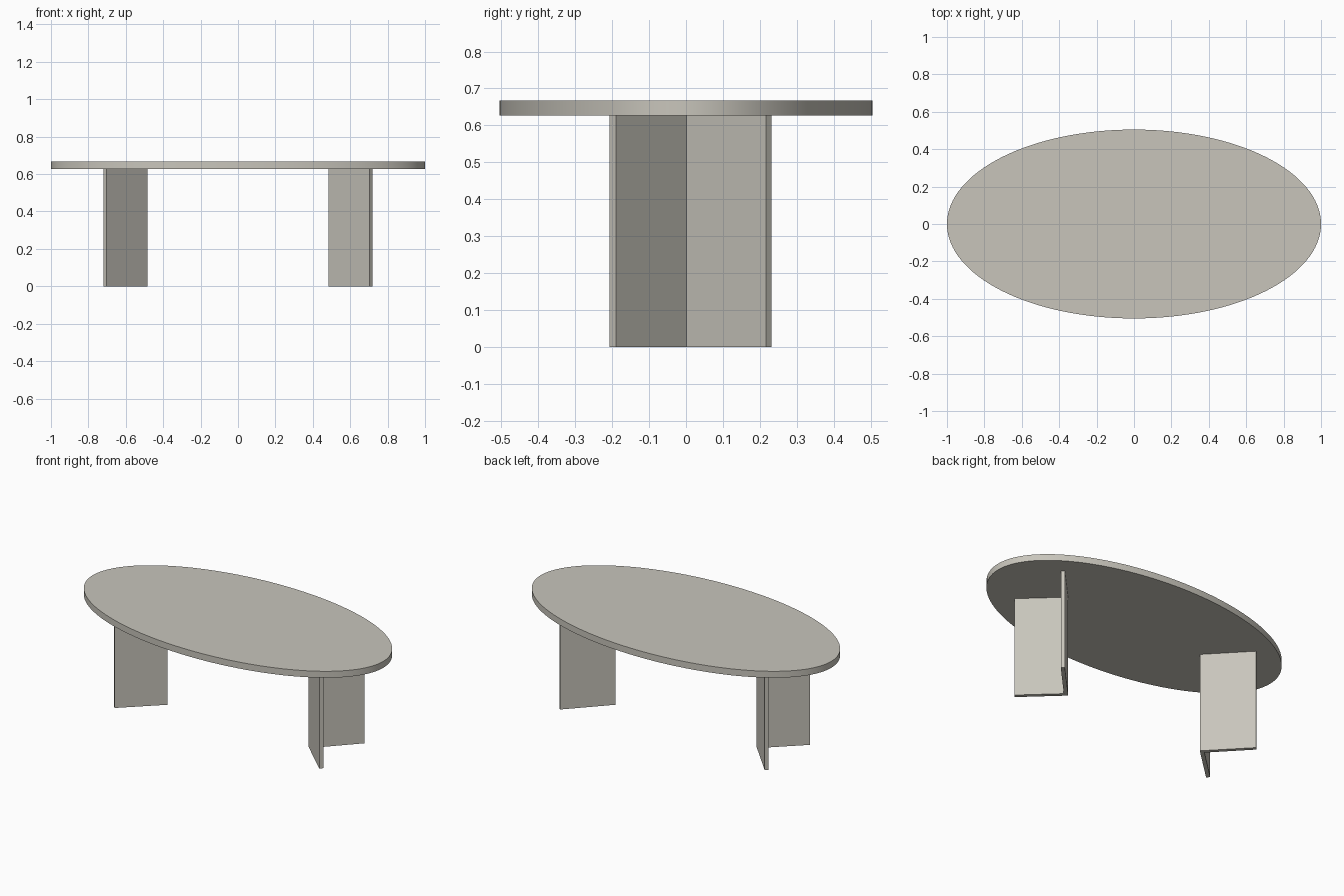
import bpy, bmesh, math

if "Cube" in bpy.data.objects:
    bpy.data.objects.remove(bpy.data.objects["Cube"])

# single warm grey finish
finish = bpy.data.materials.new("warm_grey")
finish.diffuse_color = (0.58, 0.56, 0.50, 1.0)
finish.use_nodes = True
finish.node_tree.nodes["Principled BSDF"].inputs["Base Color"].default_value = finish.diffuse_color

TOP_LOW, TOP_HIGH = 0.627, 0.667


def prism(name, outline, z0, z1, smooth=False):
    """Extrude a flat outline from z0 to z1."""
    bm = bmesh.new()
    base = bm.faces.new([bm.verts.new((x, y, z0)) for x, y in outline])
    out = bmesh.ops.extrude_face_region(bm, geom=[base], use_keep_orig=True)
    for v in out["geom"]:
        if isinstance(v, bmesh.types.BMVert):
            v.co.z = z1
    bmesh.ops.recalc_face_normals(bm, faces=bm.faces)
    mesh = bpy.data.meshes.new(name)
    bm.to_mesh(mesh)
    bm.free()
    mesh.materials.append(finish)
    obj = bpy.data.objects.new(name, mesh)
    bpy.context.collection.objects.link(obj)
    if smooth:
        bpy.context.view_layer.objects.active = obj
        obj.select_set(True)
        bpy.ops.object.shade_smooth_by_angle(angle=math.radians(30))
        obj.select_set(False)
    return obj


# oval table top
N = 128
oval = [(math.cos(2 * math.pi * i / N), 0.505 * math.sin(2 * math.pi * i / N))
        for i in range(N)]
prism("table_top", oval, TOP_LOW, TOP_HIGH, smooth=True)

# folded panel legs: V outlines opening towards the table ends
vee = [(0.484, 0.0), (0.704, -0.207), (0.720, -0.190),
       (0.517, 0.001), (0.720, 0.216), (0.704, 0.232)]
for side, name in ((1, "right_leg"), (-1, "left_leg")):
    prism(name, [(side * x, y) for x, y in vee], 0.0, TOP_LOW)
